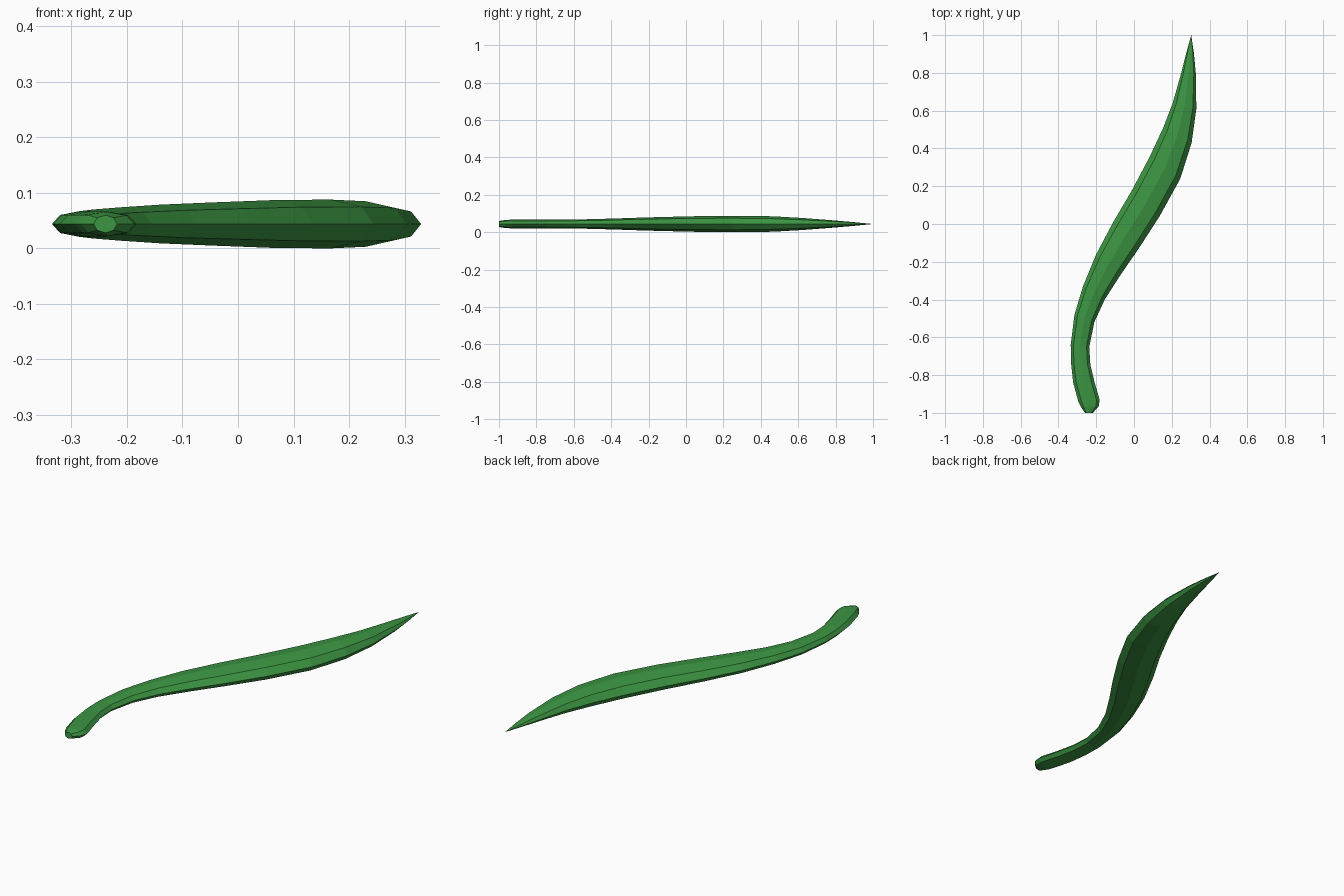
import bpy, bmesh, math

# Stations along the pod: left edge (x, y), right edge (x, y), half thickness
STATIONS = [
    (-0.260, -1.000, -0.218, -1.000, 0.016),
    (-0.283, -0.965, -0.187, -0.965, 0.022),
    (-0.295, -0.940, -0.182, -0.930, 0.023),
    (-0.322, -0.840, -0.208, -0.840, 0.023),
    (-0.333, -0.740, -0.231, -0.745, 0.023),
    (-0.335, -0.640, -0.237, -0.650, 0.023),
    (-0.315, -0.480, -0.210, -0.520, 0.026),
    (-0.270, -0.330, -0.155, -0.400, 0.030),
    (-0.200, -0.160, -0.075, -0.275, 0.035),
    (-0.110, 0.010, 0.025, -0.130, 0.039),
    (-0.010, 0.180, 0.135, 0.040, 0.043),
    (0.085, 0.360, 0.245, 0.240, 0.044),
    (0.155, 0.510, 0.305, 0.430, 0.041),
    (0.205, 0.640, 0.330, 0.610, 0.032),
    (0.250, 0.800, 0.328, 0.790, 0.019),
    (0.278, 0.910, 0.317, 0.905, 0.009),
]
SIDES = 8
MID_Z = 0.044

bm = bmesh.new()
rings = []
for lx, ly, rx, ry, h in STATIONS:
    cx, cy, wx, wy = (lx + rx) / 2, (ly + ry) / 2, (rx - lx) / 2, (ry - ly) / 2
    ring = []
    for i in range(SIDES):
        a = 2 * math.pi * i / SIDES
        c, s = math.cos(a), math.sin(a)
        ring.append(bm.verts.new((cx + wx * c, cy + wy * c, MID_Z + h * s)))
    rings.append(ring)

# Skin between rings, blunt stem end, pointed tip
for r0, r1 in zip(rings, rings[1:]):
    for i in range(SIDES):
        j = (i + 1) % SIDES
        bm.faces.new((r0[i], r0[j], r1[j], r1[i]))
bm.faces.new(rings[0])
tip = bm.verts.new((0.303, 1.0, MID_Z))
for i in range(SIDES):
    bm.faces.new((rings[-1][i], rings[-1][(i + 1) % SIDES], tip))
bmesh.ops.recalc_face_normals(bm, faces=bm.faces[:])

mesh = bpy.data.meshes.new("curved_pod")
bm.to_mesh(mesh)
bm.free()
pod = bpy.data.objects.new("curved_pod", mesh)
bpy.context.collection.objects.link(pod)

mat = bpy.data.materials.new("green")
mat.diffuse_color = (0.045, 0.30, 0.055, 1)
mesh.materials.append(mat)
